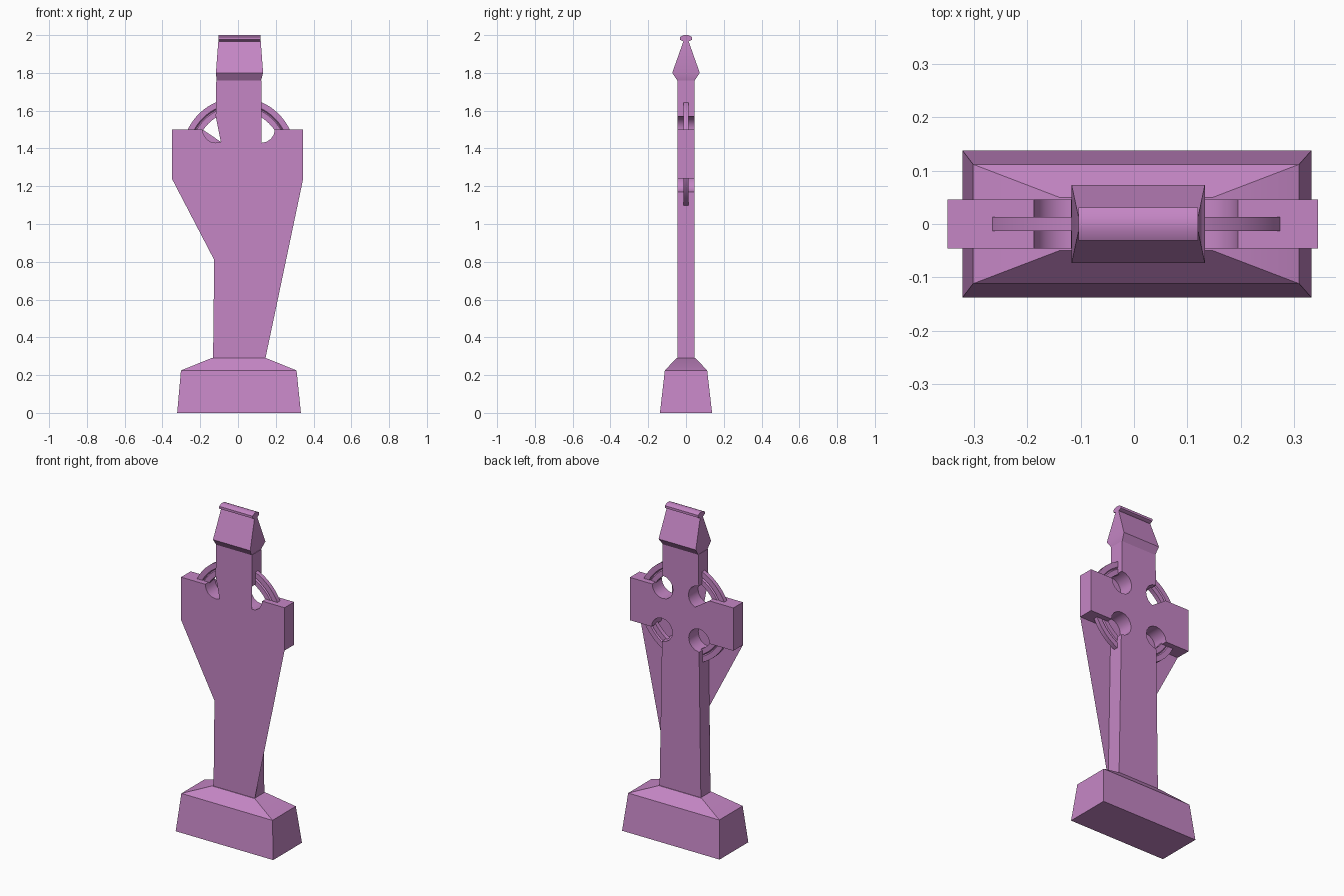
import bpy
import math

cube = bpy.data.objects.get("Cube")
if cube:
    bpy.data.objects.remove(cube, do_unlink=True)

stone = bpy.data.materials.new("mauve_stone")
stone.use_nodes = True
COLOUR = (0.56, 0.24, 0.56, 1)
stone.diffuse_color = COLOUR
stone.node_tree.nodes["Principled BSDF"].inputs["Base Color"].default_value = COLOUR


def add_part(name, verts, faces):
    mesh = bpy.data.meshes.new(name)
    mesh.from_pydata(verts, [], faces)
    mesh.materials.append(stone)
    obj = bpy.data.objects.new(name, mesh)
    bpy.context.collection.objects.link(obj)
    bpy.ops.object.select_all(action="DESELECT")
    obj.select_set(True)
    bpy.context.view_layer.objects.active = obj
    bpy.ops.object.shade_smooth_by_angle(angle=math.radians(30))
    return obj


def stacked_block(name, levels):
    """Join rectangles (x_min, x_max, half_depth, z) from bottom to top."""
    verts, faces = [], [(3, 2, 1, 0)]
    for left, right, d, z in levels:
        verts += [(left, -d, z), (right, -d, z), (right, d, z), (left, d, z)]
    for k in range(0, 4 * (len(levels) - 1), 4):
        for i in range(4):
            j = (i + 1) % 4
            faces.append((k + i, k + j, k + j + 4, k + i + 4))
    n = len(verts)
    faces.append((n - 4, n - 3, n - 2, n - 1))
    add_part(name, verts, faces)


# Plinth and gabled cap
stacked_block("plinth", [(-0.322, 0.333, 0.138, 0), (-0.302, 0.31, 0.112, 0.225),
                         (-0.14, 0.148, 0.05, 0.29)])
stacked_block("gabled_cap", [(-0.113, 0.122, 0.046, 1.76), (-0.117, 0.133, 0.073, 1.8),
                             (-0.104, 0.12, 0.012, 1.972)])

# Rounded ridge along the top of the cap
SIDES = 8
ridge = []
for x in (-0.104, 0.12):
    for i in range(SIDES):
        a = math.tau * (i + 0.5) / SIDES
        ridge.append((x, 0.034 * math.cos(a), 1.983 + 0.0184 * math.sin(a)))
ridge_faces = [(i, (i + 1) % SIDES, SIDES + (i + 1) % SIDES, SIDES + i) for i in range(SIDES)]
ridge_faces = [f[::-1] for f in ridge_faces]
ridge_faces += [tuple(range(SIDES))[::-1], tuple(range(SIDES, 2 * SIDES))]
for i, f in enumerate(ridge_faces[:SIDES]):
    ridge_faces[i] = f[::-1]
add_part("cap_ridge", ridge, ridge_faces)


# Cross: outline with a round notch at each inner corner
STEPS = 12


def notch(cx, cz, start):
    angles = [math.radians(start - 270 * i / STEPS) for i in range(STEPS + 1)]
    return [(cx + 0.07 * math.cos(a), cz + 0.07 * math.sin(a)) for a in angles]


low_right = notch(0.129, 1.24, -90)
up_right = notch(0.125, 1.5, 0)
up_left = notch(-0.118, 1.5, 90)
low_left = notch(-0.12, 1.24, 180)
foot_right, foot_left = (0.145, 0.288), (-0.132, 0.288)
arm_right = [(0.345, 1.24), (0.345, 1.5)]
arm_left = [(-0.35, 1.5), (-0.35, 1.24)]
head = [(0.125, 1.76), (-0.115, 1.76)]

outline = ([foot_right] + low_right + arm_right + up_right + head
           + up_left + arm_left + low_left + [foot_left])
# The back bridges part of one notch; the front sheet spans the lower notches
back_outline = [p for p in outline if p not in up_left[8:12]]
front_outline = ([foot_right] + arm_right + up_right[:5] + head + up_left[:1]
                 + up_left[7:] + arm_left + [(-0.126, 0.81), foot_left])

FRONT, BACK = -0.046, 0.046
n = len(outline)
verts = [(x, FRONT, z) for x, z in outline] + [(x, BACK, z) for x, z in outline]
walls = [((i + 1) % n, i, n + i, n + (i + 1) % n) for i in range(n)]
back = [n + outline.index(p) for p in back_outline][::-1]
add_part("cross_back_and_sides", verts, walls + [back])
add_part("cross_front", [(x, FRONT, z) for x, z in front_outline],
         [tuple(range(len(front_outline)))])

# Thin grooved ring behind the arms
half = [(0.228, 0.013), (0.257, 0.013), (0.263, 0.006), (0.269, 0.013), (0.3, 0.013)]
section = half + [(r, -y) for r, y in reversed(half)]
SEGMENTS, m = 64, len(section)
ring = []
for s in range(SEGMENTS):
    a = math.tau * s / SEGMENTS
    ring += [(0.004 + r * math.cos(a), y, 1.37 + r * math.sin(a)) for r, y in section]
ring_faces = []
for s in range(SEGMENTS):
    t = (s + 1) % SEGMENTS
    for i in range(m):
        j = (i + 1) % m
        ring_faces.append((s * m + i, s * m + j, t * m + j, t * m + i))
add_part("cross_ring", ring, ring_faces)
